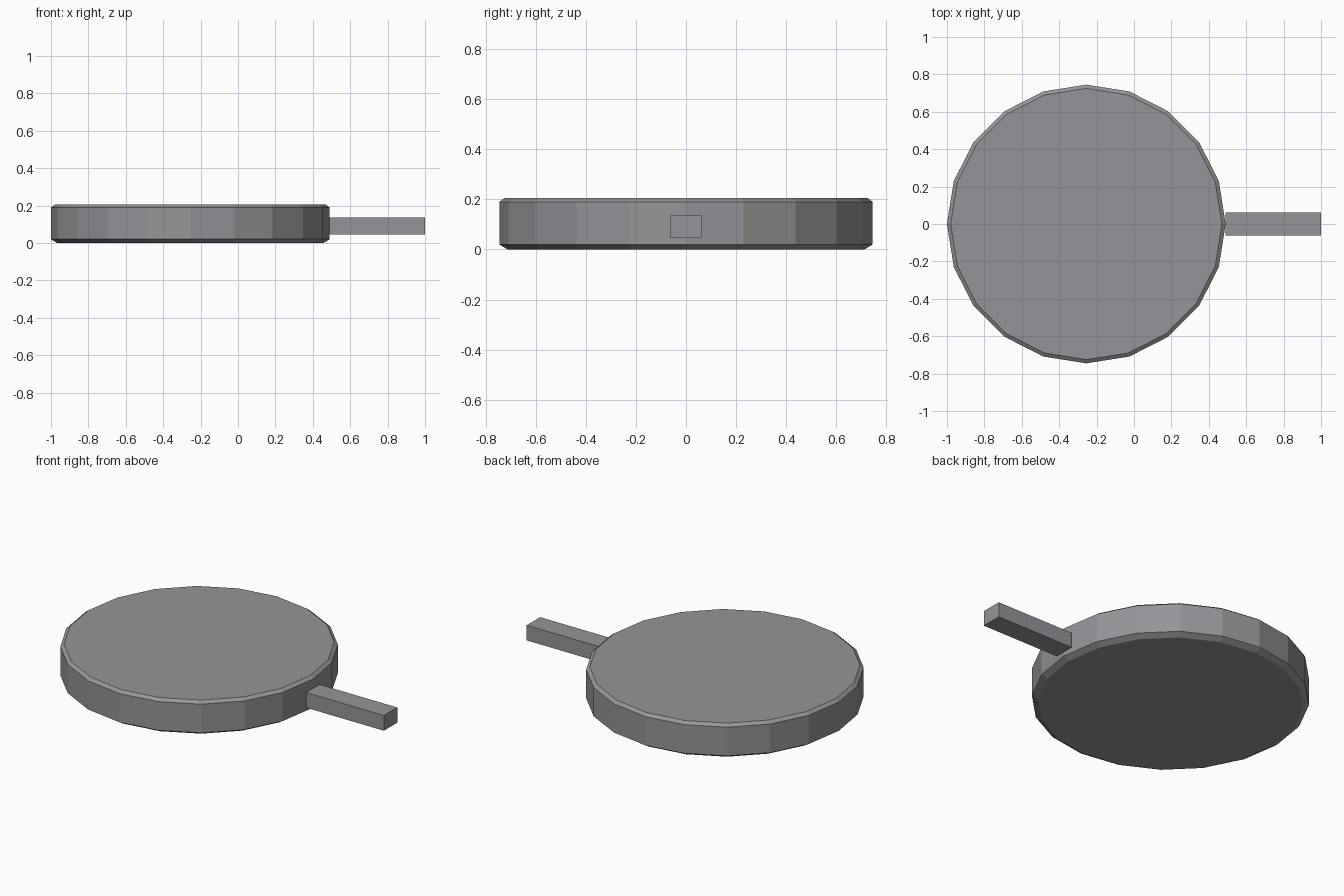
import bpy, bmesh, math

if "Cube" in bpy.data.objects:
    bpy.data.objects.remove(bpy.data.objects["Cube"])

grey = bpy.data.materials.new("warm grey")
grey.diffuse_color = (0.30, 0.295, 0.315, 1)
grey.use_nodes = True
grey.node_tree.nodes["Principled BSDF"].inputs["Base Color"].default_value = grey.diffuse_color


def finish(name, bm):
    bmesh.ops.recalc_face_normals(bm, faces=bm.faces)
    me = bpy.data.meshes.new(name)
    bm.to_mesh(me)
    bm.free()
    me.materials.append(grey)
    ob = bpy.data.objects.new(name, me)
    bpy.context.collection.objects.link(ob)
    return ob


# Round pan body: 20-sided stack of rings (radius, height) with chamfered rims
SIDES, CX = 20, -0.255
bm = bmesh.new()
rings = []
for r, z in [(0.712, 0.0), (0.745, 0.02), (0.745, 0.19), (0.725, 0.205)]:
    rings.append([bm.verts.new((CX + r * math.cos(2 * math.pi * i / SIDES),
                                r * math.sin(2 * math.pi * i / SIDES), z))
                  for i in range(SIDES)])
for a, b in zip(rings, rings[1:]):
    for i in range(SIDES):
        j = (i + 1) % SIDES
        bm.faces.new((a[i], a[j], b[j], b[i]))
bm.faces.new(rings[0][::-1])
bm.faces.new(rings[-1])
finish("pan_body", bm)

# Straight square handle
bm = bmesh.new()
bmesh.ops.create_cube(bm, size=1)
bmesh.ops.scale(bm, vec=(0.51, 0.125, 0.09), verts=bm.verts)
bmesh.ops.translate(bm, vec=(0.745, 0, 0.09), verts=bm.verts)
finish("handle", bm)
